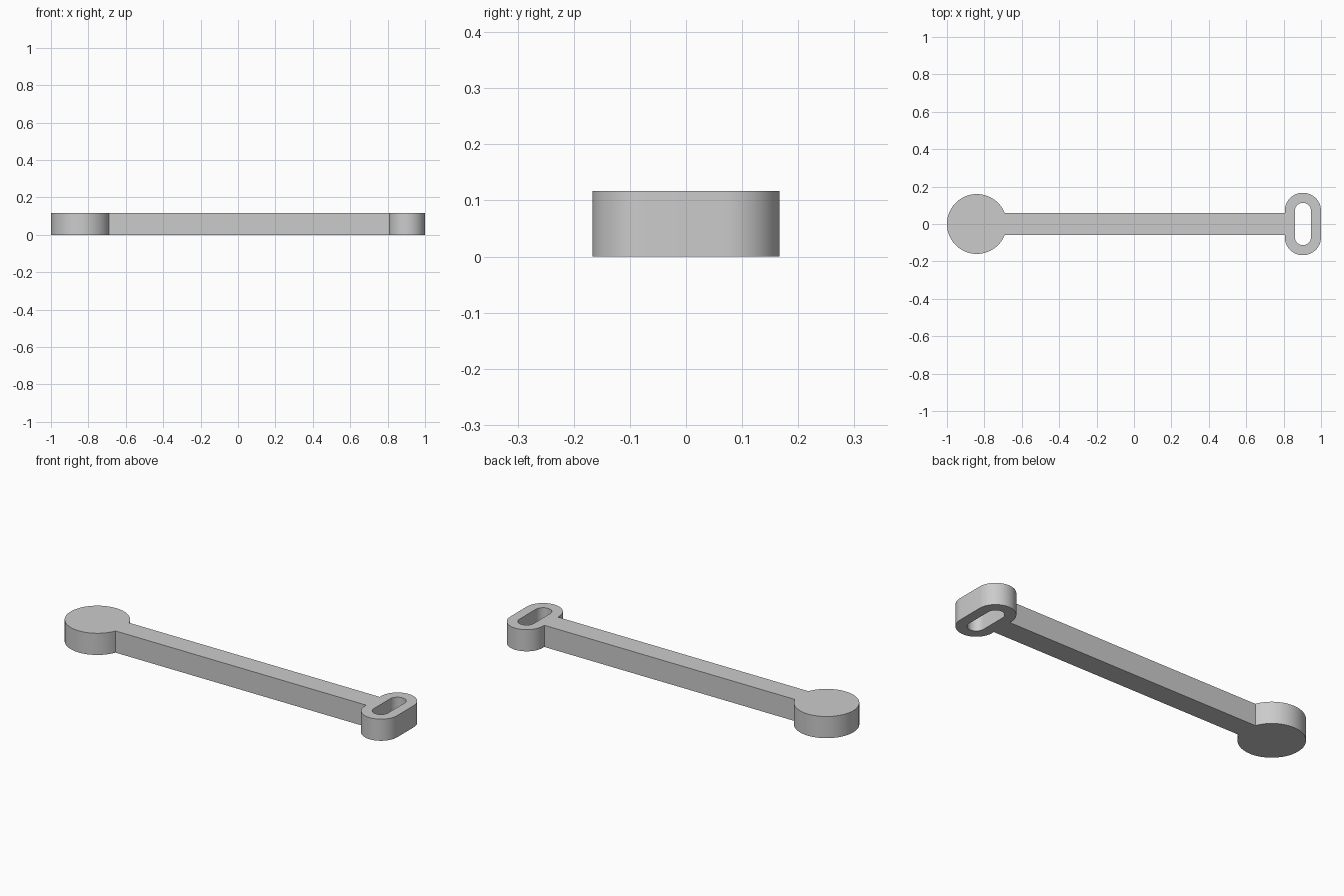
import bpy
import bmesh
from math import asin, cos, sin, pi, radians

cube = bpy.data.objects.get("Cube")
if cube:
    bpy.data.objects.remove(cube)

HEIGHT = 0.117
ARM = 0.058                  # half width of the arm
DISC_X, DISC_R = -0.84, 0.16
LOOP_X, LOOP_R = 0.903, 0.097
SLOT_R = 0.043
STRAIGHT = 0.07              # half length of the straight sides of the loop


def arc(cx, cy, r, start, end, steps):
    angles = [start + (end - start) * i / steps for i in range(steps + 1)]
    return [(cx + r * cos(a), cy + r * sin(a)) for a in angles]


def stadium(r):
    return (arc(LOOP_X, -STRAIGHT, r, -pi, 0, 32)
            + arc(LOOP_X, STRAIGHT, r, 0, pi, 32))


def add_ring(bm, points):
    verts = [bm.verts.new((x, y, 0)) for x, y in points]
    return [bm.edges.new((v, verts[i - 1])) for i, v in enumerate(verts)]


# Outline: round disc, straight arm and slotted loop in one profile
neck = asin(ARM / DISC_R)
left_side = LOOP_X - LOOP_R
outline = arc(DISC_X, 0, DISC_R, neck, 2 * pi - neck, 72)
outline += [(left_side, -ARM)] + stadium(LOOP_R) + [(left_side, ARM)]

# Fill around the slot and raise to full thickness
bm = bmesh.new()
edges = add_ring(bm, outline) + add_ring(bm, stadium(SLOT_R))
bmesh.ops.triangle_fill(bm, edges=edges, use_beauty=True)
raised = bmesh.ops.extrude_face_region(bm, geom=bm.faces[:], use_keep_orig=True)
top = [g for g in raised["geom"] if isinstance(g, bmesh.types.BMVert)]
bmesh.ops.translate(bm, verts=top, vec=(0, 0, HEIGHT))
bmesh.ops.recalc_face_normals(bm, faces=bm.faces[:])

mesh = bpy.data.meshes.new("slotted_arm")
bm.to_mesh(mesh)
bm.free()
arm = bpy.data.objects.new("slotted_arm", mesh)
bpy.context.collection.objects.link(arm)

# Plain grey
grey = bpy.data.materials.new("light_grey")
grey.use_nodes = True
grey.diffuse_color = (0.6, 0.6, 0.6, 1)
grey.node_tree.nodes["Principled BSDF"].inputs["Base Color"].default_value = grey.diffuse_color
mesh.materials.append(grey)

# Smooth rounded walls, crisp rims
bpy.ops.object.select_all(action="DESELECT")
arm.select_set(True)
bpy.context.view_layer.objects.active = arm
bpy.ops.object.shade_smooth_by_angle(angle=radians(30))
